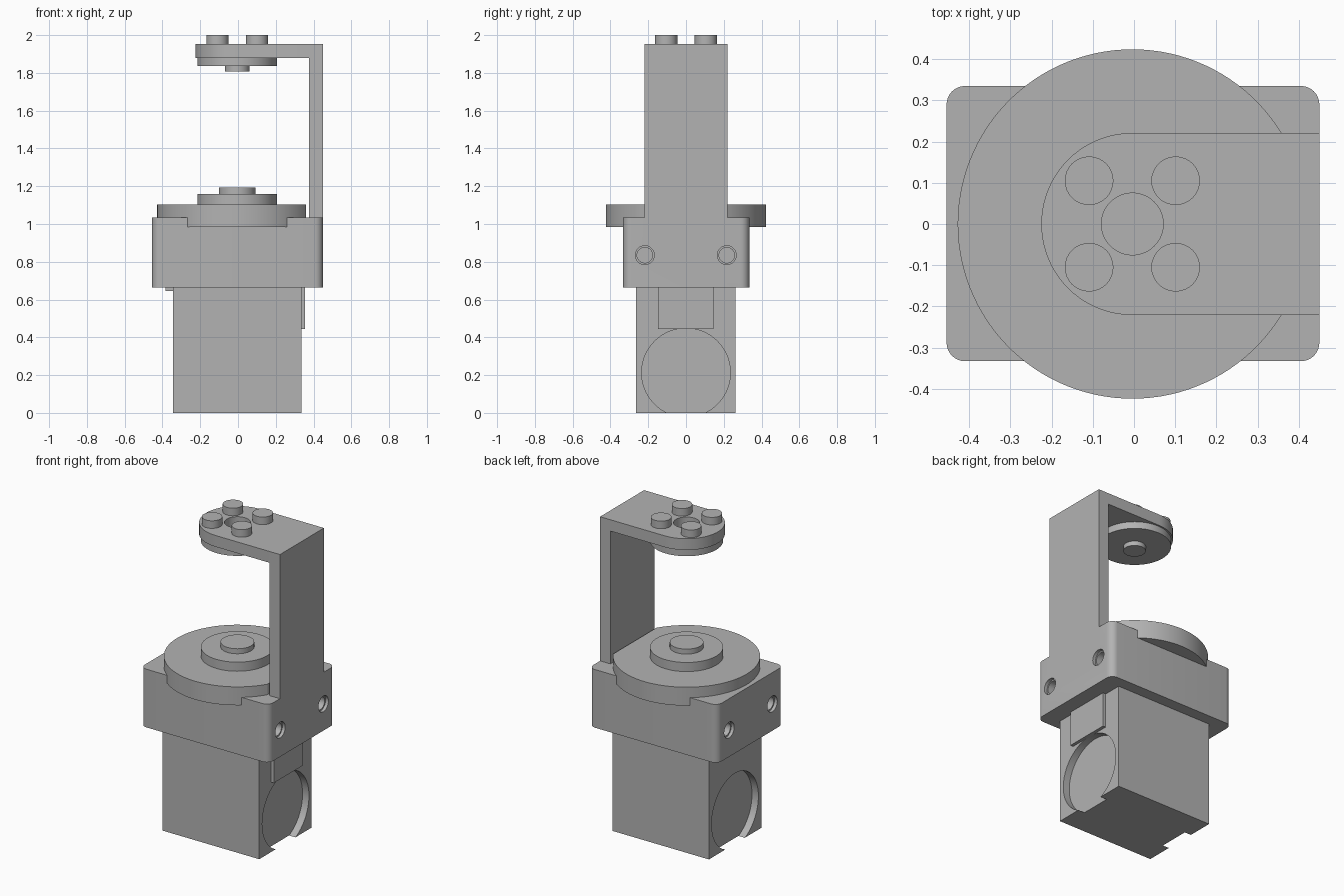
import bpy, bmesh
from math import acos, cos, sin, pi, radians
from mathutils import Matrix, Vector

cube = bpy.data.objects.get("Cube")
if cube:
    bpy.data.objects.remove(cube, do_unlink=True)

grey = bpy.data.materials.new("machined grey")
grey.use_nodes = True
COLOUR = (0.45, 0.45, 0.45, 1)
grey.diffuse_color = COLOUR
grey.node_tree.nodes["Principled BSDF"].inputs["Base Color"].default_value = COLOUR

AXIS = -0.004  # x of the turning axis


def finish(name, bm):
    bmesh.ops.recalc_face_normals(bm, faces=bm.faces)
    mesh = bpy.data.meshes.new(name)
    bm.to_mesh(mesh)
    bm.free()
    mesh.materials.append(grey)
    ob = bpy.data.objects.new(name, mesh)
    bpy.context.collection.objects.link(ob)
    return ob


def prism(name, outline, z0, z1):
    bm = bmesh.new()
    face = bm.faces.new([bm.verts.new((x, y, z0)) for x, y in outline])
    ext = bmesh.ops.extrude_face_region(bm, geom=[face])
    verts = [v for v in ext["geom"] if isinstance(v, bmesh.types.BMVert)]
    bmesh.ops.translate(bm, verts=verts, vec=(0, 0, z1 - z0))
    return finish(name, bm)


def box(name, x0, x1, y0, y1, z0, z1):
    return prism(name, [(x0, y0), (x1, y0), (x1, y1), (x0, y1)], z0, z1)


def arc(cx, cy, r, a0, a1, n):
    return [(cx + r * cos(a0 + (a1 - a0) * i / n),
             cy + r * sin(a0 + (a1 - a0) * i / n)) for i in range(n + 1)]


def disc(name, r, z0, z1, x=AXIS, y=0, n=64):
    return prism(name, arc(x, y, r, 0, 2 * pi, n)[:-1], z0, z1)


def side_cylinder(name, r, x0, x1, y, z, n=64):
    bm = bmesh.new()
    place = Matrix.Translation(((x0 + x1) / 2, y, z)) @ Matrix.Rotation(pi / 2, 4, 'Y')
    bmesh.ops.create_cone(bm, cap_ends=True, segments=n, radius1=r, radius2=r,
                          depth=abs(x1 - x0), matrix=place)
    return finish(name, bm)


def combine(ob, tool, operation='DIFFERENCE'):
    mod = ob.modifiers.new("combine", 'BOOLEAN')
    mod.operation, mod.solver, mod.object = operation, 'EXACT', tool
    bpy.context.view_layer.objects.active = ob
    bpy.ops.object.modifier_apply(modifier=mod.name)
    bpy.data.objects.remove(tool, do_unlink=True)


# Motor body with a shallow round recess in each side
body = box("motor_body", -0.345, 0.335, -0.265, 0.262, 0, 0.68)
for x, inward in ((0.335, -1), (-0.345, 1)):
    combine(body, side_cylinder("recess", 0.235, x + 0.045 * inward,
                                x - 0.1 * inward, 0, 0.213))

# Cable tabs under the housing
box("left_tab", 0.33, 0.355, -0.147, 0.145, 0.445, 0.675)
box("right_tab", -0.385, -0.34, -0.147, 0.145, 0.645, 0.675)

# Housing block with rounded upright corners
R = 0.045
corners = ((0.45, 0.335, 0), (-0.455, 0.335, 1), (-0.455, -0.333, 2), (0.45, -0.333, 3))
outline = []
for x, y, k in corners:
    cx, cy = x - R * (1 if x > 0 else -1), y - R * (1 if y > 0 else -1)
    outline += arc(cx, cy, R, k * pi / 2, (k + 1) * pi / 2, 8)
bracket = prism("housing_and_arm", outline, 0.665, 1.035)

# Upright arm and rounded top plate, joined to the housing as one bracket
W = 0.221
combine(bracket, box("arm", 0.377, 0.45, -W, W, 0.8, 1.952), 'UNION')
plate = [(0.45, -W), (0.45, W)] + arc(AXIS, 0, W, pi / 2, 3 * pi / 2, 40)
combine(bracket, prism("plate", plate, 1.88, 1.952), 'UNION')
combine(bracket, disc("plate_hole", 0.075, 1.8, 2.1))

# Counterbored screw holes on both sides of the housing
for x, inward in ((0.45, -1), (-0.455, 1)):
    for y in (-0.218, 0.216):
        for r, depth in ((0.05, 0.02), (0.041, 0.1)):
            combine(bracket, side_cylinder("bore", r, x + depth * inward,
                                           x - 0.1 * inward, y, 0.835, 32))

# Turntable, trimmed flat next to the arm
RT = 0.424
a = acos((0.36 - AXIS) / RT)
prism("turntable", arc(AXIS, 0, RT, a, 2 * pi - a, 96), 0.985, 1.102)
disc("lower_hub", 0.211, 1.09, 1.16)
disc("lower_boss", 0.097, 1.15, 1.192)

# Upper bearing hanging below the plate
disc("upper_hub", 0.211, 1.836, 1.88)
disc("upper_boss", 0.065, 1.807, 1.84)

# Four pegs on the top plate
for i, (sx, sy) in enumerate(((1, 1), (-1, 1), (-1, -1), (1, -1))):
    disc(f"peg_{i + 1}", 0.059, 1.945, 2.0, AXIS + 0.105 * sx, 0.105 * sy, 32)

# Smooth the round walls, keep the edges sharp
for ob in bpy.context.scene.objects:
    ob.select_set(ob.type == 'MESH')
bpy.context.view_layer.objects.active = bracket
bpy.ops.object.shade_smooth_by_angle(angle=radians(30))
